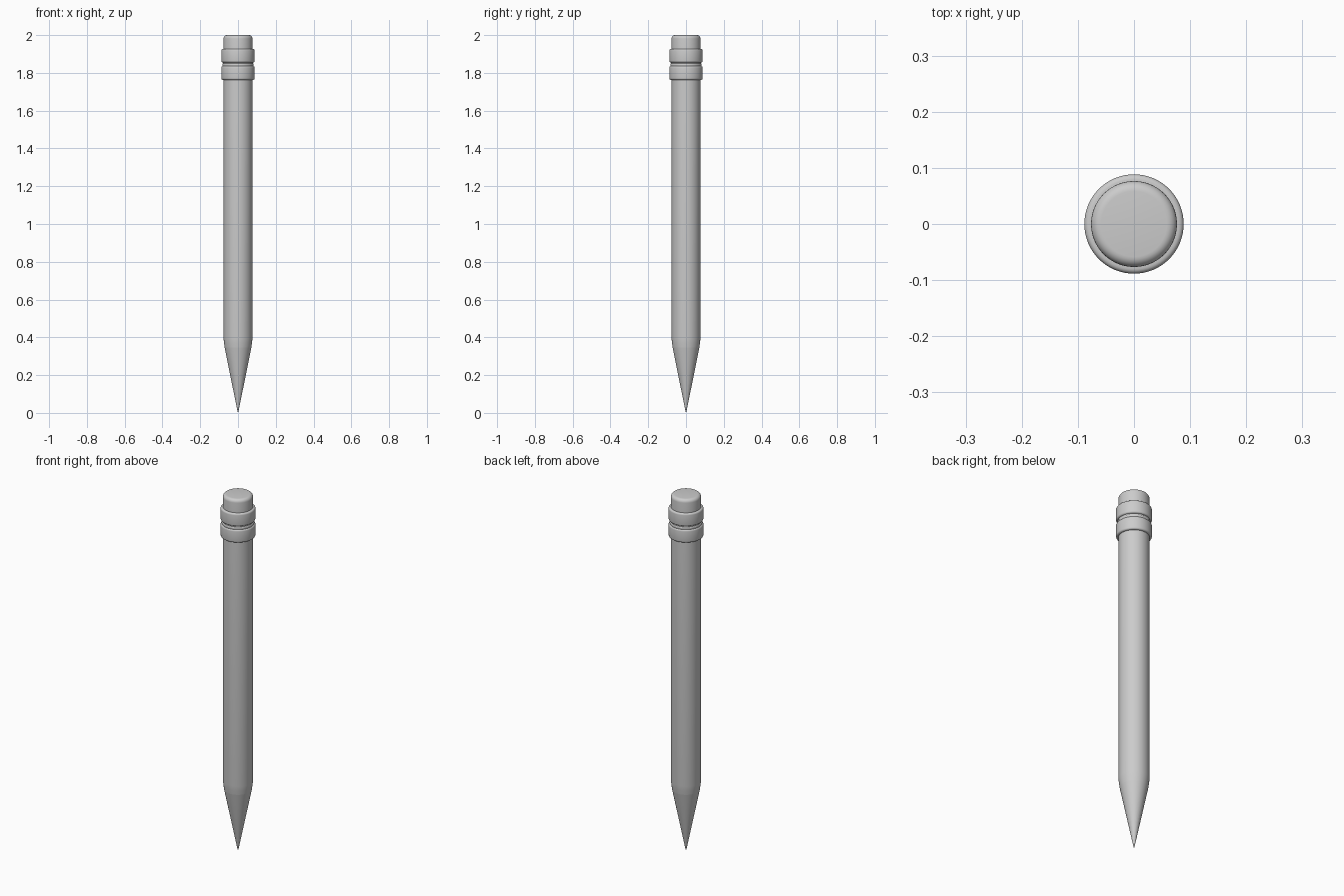
import bpy, bmesh, math

if "Cube" in bpy.data.objects:
    bpy.data.objects.remove(bpy.data.objects["Cube"])

SIDES = 64


def lathe(name, profile):
    """Revolve (radius, z) points around the z axis; radius 0 makes a pole."""
    bm = bmesh.new()
    rings = []
    for r, z in profile:
        if r == 0:
            rings.append([bm.verts.new((0, 0, z))] * SIDES)
        else:
            rings.append([bm.verts.new((r * math.cos(2 * math.pi * i / SIDES),
                                        r * math.sin(2 * math.pi * i / SIDES), z))
                          for i in range(SIDES)])
    for low, high in zip(rings, rings[1:]):
        for i in range(SIDES):
            j = (i + 1) % SIDES
            corners = list(dict.fromkeys((low[i], low[j], high[j], high[i])))
            bm.faces.new(corners)
    bmesh.ops.recalc_face_normals(bm, faces=bm.faces)
    mesh = bpy.data.meshes.new(name)
    bm.to_mesh(mesh)
    bm.free()
    obj = bpy.data.objects.new(name, mesh)
    bpy.context.collection.objects.link(obj)
    bpy.context.view_layer.objects.active = obj
    obj.select_set(True)
    bpy.ops.object.shade_smooth_by_angle(angle=math.radians(35))
    obj.select_set(False)
    return obj


def fillet(r, z, size, start, steps=4):
    """Quarter-round profile points on an outer corner, from angle start upward."""
    return [(r - size + size * math.cos(math.radians(start + 90 * k / steps)),
             z + size * math.sin(math.radians(start + 90 * k / steps)))
            for k in range(steps + 1)]


def band(name, z0, z1, r, size):
    """Closed metal band with rounded rims."""
    lathe(name, [(0, z0)] + fillet(r, z0 + size, size, -90)
          + fillet(r, z1 - size, size, 0) + [(0, z1)])


# Sharpened point and wooden barrel
lathe("sharpened_point", [(0, 0), (0.004, 0.015), (0.0705, 0.345), (0, 0.345)])
lathe("barrel", [(0, 0.345), (0.0705, 0.345), (0.074, 0.37), (0.0765, 0.395),
                 (0.0765, 1.78), (0, 1.78)])

# Ferrule: two rounded bands with a recessed neck and a thin bead between
band("lower_ferrule_band", 1.763, 1.836, 0.0885, 0.009)
band("upper_ferrule_band", 1.855, 1.927, 0.0885, 0.009)
band("ferrule_neck", 1.82, 1.87, 0.080, 0.004)
band("ferrule_bead", 1.832, 1.850, 0.083, 0.006)

# Eraser with a softened top edge
lathe("eraser", [(0, 1.90), (0.0765, 1.90)]
      + fillet(0.0765, 1.982, 0.018, 0, 6) + [(0, 2.0)])
